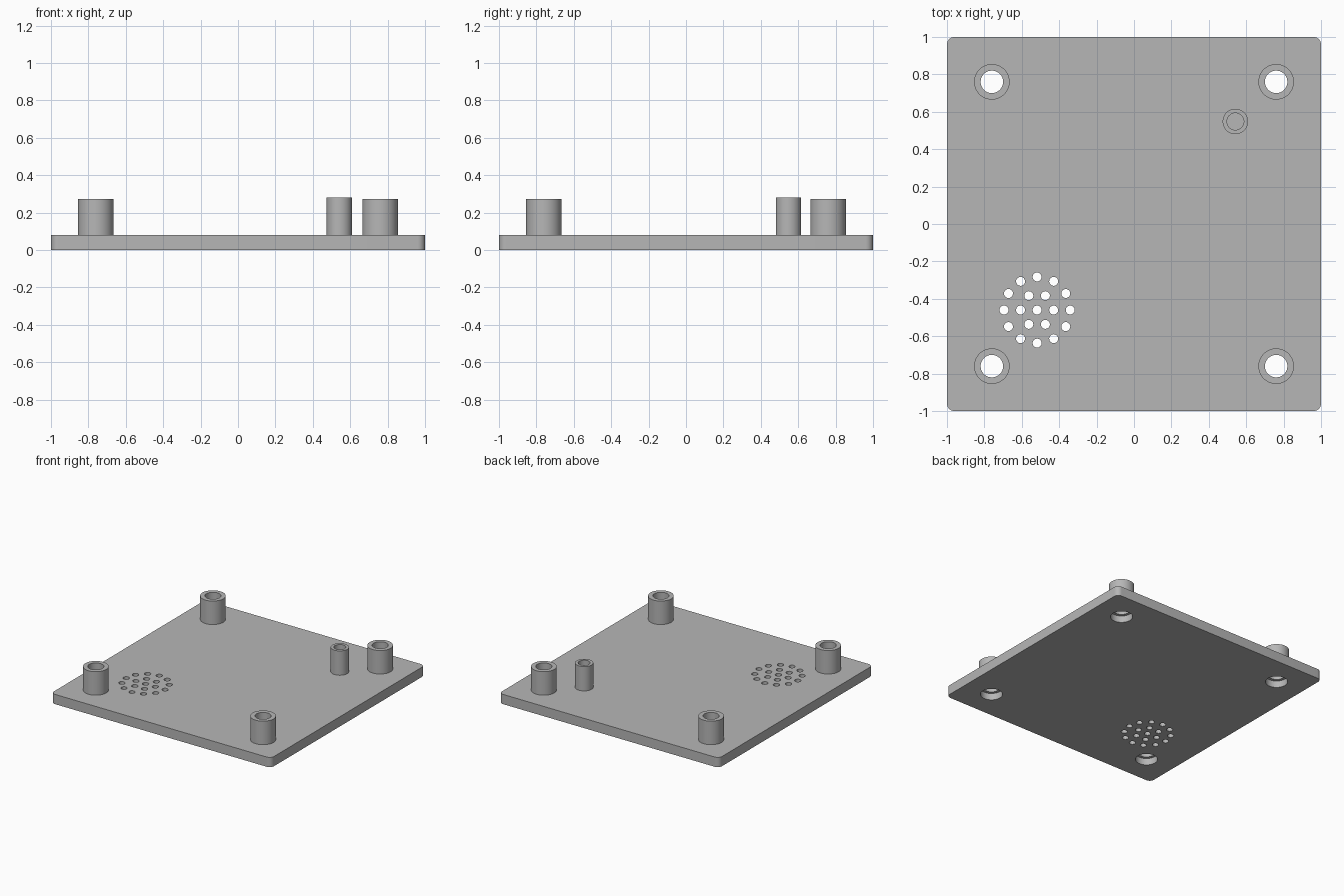
import bpy, bmesh, math
from mathutils import Matrix, Vector

default = bpy.data.objects.get("Cube")
if default:
    bpy.data.objects.remove(default, do_unlink=True)

GREY = (0.47, 0.47, 0.47, 1)
grey = bpy.data.materials.new("plain grey")
grey.use_nodes = True
grey.diffuse_color = GREY
grey.node_tree.nodes["Principled BSDF"].inputs["Base Color"].default_value = GREY

THICK = 0.08
POST = 0.76
SEGS = 64


def make_object(name, bm):
    bmesh.ops.recalc_face_normals(bm, faces=bm.faces)
    mesh = bpy.data.meshes.new(name)
    bm.to_mesh(mesh)
    bm.free()
    mesh.materials.append(grey)
    obj = bpy.data.objects.new(name, mesh)
    bpy.context.collection.objects.link(obj)
    return obj


def select_only(obj):
    bpy.ops.object.select_all(action='DESELECT')
    obj.select_set(True)
    bpy.context.view_layer.objects.active = obj


def smooth(obj):
    select_only(obj)
    bpy.ops.object.shade_smooth_by_angle(angle=math.radians(35))


def lathe(name, profile, x, y):
    """Spin a closed (radius, height) profile round a vertical axis."""
    bm = bmesh.new()
    verts = [bm.verts.new((r, 0, z)) for r, z in profile]
    edges = [bm.edges.new((a, b)) for a, b in zip(verts, verts[1:] + verts[:1])]
    bmesh.ops.spin(bm, geom=verts + edges, cent=(0, 0, 0), axis=(0, 0, 1),
                   angle=math.tau, steps=SEGS, use_merge=True)
    bmesh.ops.remove_doubles(bm, verts=bm.verts, dist=1e-5)
    obj = make_object(name, bm)
    obj.location = (x, y, 0)
    smooth(obj)
    return obj


# Base plate with rounded vertical corners
bm = bmesh.new()
bmesh.ops.create_cube(bm, size=1, matrix=Matrix.Translation((0, 0, THICK / 2))
                      @ Matrix.Diagonal((2, 2, THICK, 1)))
upright = [e for e in bm.edges if abs(e.verts[0].co.z - e.verts[1].co.z) > THICK / 2]
bmesh.ops.bevel(bm, geom=upright, offset=0.04, segments=8, profile=0.5, affect='EDGES')
plate = make_object("base_plate", bm)

# Holes through the plate: screw recesses and the round grille
corners = {"front_right": (-POST, -POST), "front_left": (POST, -POST),
           "back_right": (-POST, POST), "back_left": (POST, POST)}
holes = [(x, y, 0.083, SEGS) for x, y in corners.values()]
for ring, count in enumerate((1, 6, 12)):
    for i in range(count):
        a = math.tau * i / count
        r = 0.0885 * ring
        holes.append((-0.518 + r * math.cos(a), -0.46 + r * math.sin(a), 0.024, 24))

bm = bmesh.new()
for x, y, radius, segs in holes:
    bmesh.ops.create_cone(bm, cap_ends=True, segments=segs, radius1=radius, radius2=radius,
                          depth=3 * THICK, matrix=Matrix.Translation((x, y, THICK / 2)))
cutter = make_object("hole_cutter", bm)
cutter.hide_render = True
select_only(plate)
cut = plate.modifiers.new("holes", 'BOOLEAN')
cut.operation = 'DIFFERENCE'
cut.solver = 'EXACT'
cut.object = cutter
bpy.ops.object.modifier_apply(modifier=cut.name)
bpy.data.objects.remove(cutter, do_unlink=True)
smooth(plate)

# Corner screw posts, each with a shoulder set into its recess
shoulder = 0.055
screw_profile = [(0.06, shoulder), (0.083, shoulder), (0.083, THICK),
                 (0.095, THICK), (0.095, 0.273), (0.06, 0.273)]
for corner, (x, y) in corners.items():
    lathe(corner + "_post", screw_profile, x, y)

# Slim blind post
lathe("slim_post", [(0, THICK + 0.001), (0.045, THICK + 0.001), (0.045, 0.28),
                    (0.068, 0.28), (0.068, THICK), (0, THICK)], 0.542, 0.548)
